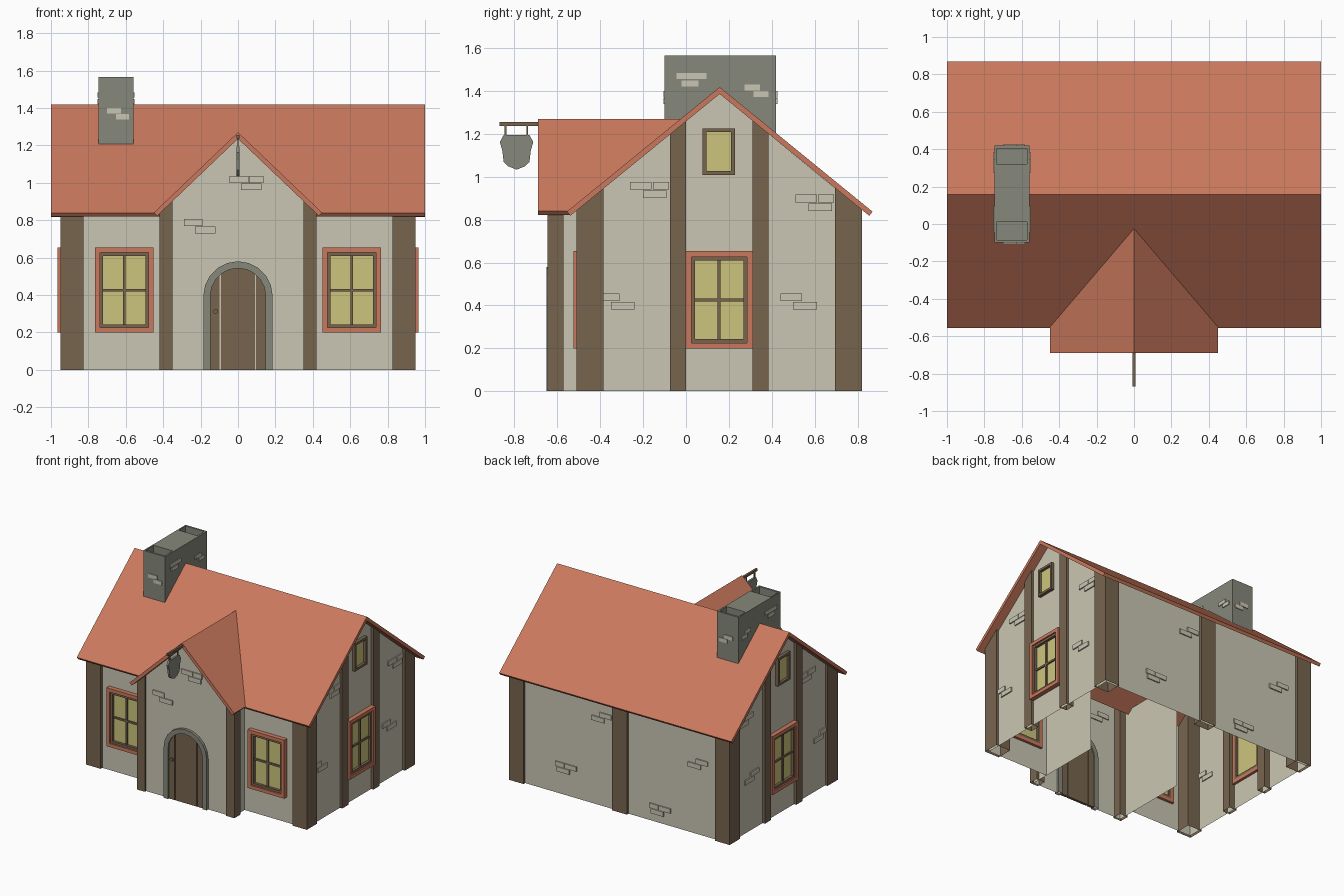
import bpy, bmesh, math
from mathutils import Vector as V

if "Cube" in bpy.data.objects:
    bpy.data.objects.remove(bpy.data.objects["Cube"])


def material(name, rgb):
    m = bpy.data.materials.new(name)
    lin = [((c / 255 + 0.055) / 1.055) ** 2.4 for c in rgb]
    m.diffuse_color = (*lin, 1)
    m.use_nodes = True
    m.node_tree.nodes["Principled BSDF"].inputs["Base Color"].default_value = m.diffuse_color
    return m


RED = material("terracotta", (202, 121, 93))
WALL = material("cream_plaster", (202, 198, 179))
WOOD = material("brown_timber", (119, 101, 79))
STONE = material("grey_stone", (134, 136, 123))
GLASS = material("yellow_glass", (205, 197, 125))


def finish(name, bm, mat, fix=True):
    if fix:
        bmesh.ops.recalc_face_normals(bm, faces=bm.faces)
    me = bpy.data.meshes.new(name)
    bm.to_mesh(me)
    bm.free()
    me.materials.append(mat)
    ob = bpy.data.objects.new(name, me)
    bpy.context.collection.objects.link(ob)
    return ob


def prism(bm, pts, vec, open_base=False):
    """Polygon swept along vec (a vector, or one vector per point)."""
    n = len(pts)
    vecs = vec if isinstance(vec, list) else [V(vec)] * n
    a = [bm.verts.new(p) for p in pts]
    b = [bm.verts.new(V(p) + w) for p, w in zip(pts, vecs)]
    if not open_base:
        bm.faces.new(a[::-1])
    bm.faces.new(b)
    for i in range(n):
        j = (i + 1) % n
        bm.faces.new((a[i], a[j], b[j], b[i]))


def ring(bm, outer, inner, vec, closed=True):
    """Band between two outlines, swept along vec."""
    n = len(outer)
    loops = [[bm.verts.new(V(p) + w) for p in pts] for pts, w in
             ((outer, V((0, 0, 0))), (outer, V(vec)), (inner, V(vec)), (inner, V((0, 0, 0))))]
    for i in range(n if closed else n - 1):
        j = (i + 1) % n
        for k in range(4):
            p, q = loops[k], loops[(k + 1) % 4]
            bm.faces.new((p[i], p[j], q[j], q[i]))


class Face:
    """Flat working frame: u along the wall, v up, d outwards."""
    def __init__(self, origin, right, out):
        self.o, self.r, self.n = V(origin), V(right), V(out)

    def p(self, u, v, d=0):
        return self.o + self.r * u + V((0, 0, v)) + self.n * d

    def rect(self, u0, u1, v0, v1, d=0):
        return [self.p(u0, v0, d), self.p(u1, v0, d), self.p(u1, v1, d), self.p(u0, v1, d)]

    def plate(self, bm, u0, u1, v0, v1, d0, d1):
        prism(bm, self.rect(u0, u1, v0, v1, d0), self.n * (d1 - d0))


FRONT = Face((0, -.49, 0), (1, 0, 0), (0, -1, 0))
PORCH = Face((0, -.63, 0), (1, 0, 0), (0, -1, 0))
BACK = Face((0, .80, 0), (1, 0, 0), (0, 1, 0))
RIGHT = Face((.93, 0, 0), (0, 1, 0), (1, 0, 0))
LEFT = Face((-.93, 0, 0), (0, 1, 0), (-1, 0, 0))
RY = .157


def main_z(x, y):
    return 1.418 - .815 * abs(y - RY)


def porch_z(x, y):
    return 1.27 - .955 * abs(x)


# --- roofs: slabs with ends cut square to the slope
def slab(bm, pts, thick):
    n = (V(pts[1]) - V(pts[0])).cross(V(pts[2]) - V(pts[0])).normalized()
    n = n if n.z > 0 else -n
    prism(bm, pts, -n * thick)


bm = bmesh.new()
for ye in (-.555, .87):
    slab(bm, [(-1, RY, 1.418), (1, RY, 1.418), (1, ye, main_z(0, ye)), (-1, ye, main_z(0, ye))], .025)
finish("main_roof", bm, RED)
bm = bmesh.new()
for s in (-1, 1):
    e = porch_z(.45, 0)
    slab(bm, [(0, -.69, 1.27), (s * .45, -.69, e), (s * .45, -.54, e), (0, -.015, 1.27)], .025)
finish("porch_roof", bm, RED)

# --- walls: open shell without floor
bm = bmesh.new()


def wall(*pts):
    bm.faces.new([bm.verts.new(p) for p in pts])


E = .86
for f in (LEFT, RIGHT):
    wall(f.p(-.49, 0), f.p(.8, 0), f.p(.8, E), f.p(RY, 1.387), f.p(-.49, E))
wall(*BACK.rect(-.93, .93, 0, E))
for s in (-1, 1):
    wall(*FRONT.rect(s * .4, s * .93, 0, E))
    wall((s * .4, -.63, 0), (s * .4, 0, 0), (s * .4, 0, .855), (s * .4, -.63, .855))
wall(PORCH.p(-.4, 0), PORCH.p(.4, 0), PORCH.p(.4, .855), PORCH.p(0, 1.237), PORCH.p(-.4, .855))
finish("walls", bm, WALL, False)
for f in bpy.data.objects["walls"].data.polygons:  # outward normals
    c = f.center - V((0, RY if abs(f.center.y) < .6 else 0, f.center.z))
    if f.normal.dot(c) < 0:
        f.flip()


# --- timber posts: hollow underneath, tops cut to the roof
def post(bm, x0, x1, y0, y1, roof):
    pts = [(x0, y0, 0), (x1, y0, 0), (x1, y1, 0), (x0, y1, 0)]
    prism(bm, pts, [V((0, 0, roof(x, y) - .028)) for x, y, z in pts], True)


bm = bmesh.new()
for s in (-1, 1):
    for y0, y1 in ((-.51, -.385), (.695, .82)):
        post(bm, s * .825, s * .95, y0, y1, main_z)
finish("corner_posts", bm, WOOD)
bm = bmesh.new()
for s in (-1, 1):
    for y0, y1 in ((-.075, 0), (.31, .385)):
        post(bm, s * .885, s * .95, y0, y1, main_z)
post(bm, -.065, .065, .74, .82, main_z)
finish("wall_posts", bm, WOOD)
bm = bmesh.new()
for s in (-1, 1):
    post(bm, s * .35, s * .42, -.645, -.57, porch_z)
finish("porch_posts", bm, WOOD)


# --- windows
def window(name, f, u, v, w, h, trim):
    def frame(inset, width, d0, d1, mat, part):
        b = bmesh.new()
        a, c, k = w / 2 - inset, h / 2 - inset, width
        ring(b, f.rect(u - a, u + a, v - c, v + c, d0),
             f.rect(u - a + k, u + a - k, v - c + k, v + c - k, d0), f.n * (d1 - d0))
        finish(name + part, b, mat)
    if trim:
        frame(0, .027, -.02, .035, RED, "_trim")
    t = .027 if trim else 0
    frame(t, .018, -.02, .025, WOOD, "_frame")
    a, c = w / 2 - t - .01, h / 2 - t - .01
    b = bmesh.new()
    f.plate(b, u - a, u + a, v - c, v + c, -.004, .005)
    finish(name + "_glass", b, GLASS)
    if trim:
        b = bmesh.new()
        f.plate(b, u - .007, u + .007, v - c, v + c, 0, .016)
        f.plate(b, u - a, u + a, v - .007, v + .007, 0, .015)
        finish(name + "_bars", b, WOOD)


for s, side, f in ((-1, "left", LEFT), (1, "right", RIGHT)):
    window("front_window_" + side, FRONT, s * .608, .426, .315, .455, True)
    window("side_window_" + side, f, .155, .426, .315, .455, True)
    window("attic_window_" + side, f, .153, 1.117, .15, .217, False)

# --- arched door
def arch(r, d):
    arc = [(r * math.cos(a), .395 + r * math.sin(a)) for a in (math.pi * i / 10 for i in range(11))]
    return [PORCH.p(u, v, d) for u, v in [(r, 0)] + arc + [(-r, 0)]]


bm = bmesh.new()
ring(bm, arch(.185, -.02), arch(.148, -.02), (0, -.04, 0), False)
finish("door_arch", bm, STONE)
bm = bmesh.new()
for u0, u1 in ((-.15, -.098), (-.092, .091), (.097, .15)):
    us = [u0 + (u1 - u0) * i / 6 for i in range(7)]
    top = [PORCH.p(u, .395 + math.sqrt(max(0, .15 ** 2 - u * u)), -.012) for u in us]
    prism(bm, [PORCH.p(u1, 0, -.012), PORCH.p(u0, 0, -.012)] + top, (0, -.02, 0))
finish("door_planks", bm, WOOD)
bm = bmesh.new()
prism(bm, [PORCH.p(-.12 + .013 * math.cos(i * math.pi / 4), .312 + .013 * math.sin(i * math.pi / 4), .005)
           for i in range(8)], (0, -.016, 0))
finish("door_knob", bm, WOOD)

# --- chimney with a flue well at each end
bm = bmesh.new()


def crect(x0, x1, y0, y1, z):
    return [(x0, y0, z), (x1, y0, z), (x1, y1, z), (x0, y1, z)]


ring(bm, crect(-.745, -.56, -.10, .42, 1.17), crect(-.735, -.573, -.085, .405, 1.17), (0, 0, .395))
prism(bm, crect(-.735, -.573, .012, .32, 1.17), (0, 0, .395))
for y0, y1 in ((-.085, .012), (.32, .405)):
    prism(bm, crect(-.735, -.573, y0, y1, 1.17), (0, 0, .33))
finish("chimney", bm, STONE)

# --- bricks standing proud of the chimney and walls
bm = bmesh.new()
for f in (Face((-.56, 0, 0), (0, 1, 0), (1, 0, 0)), Face((-.745, 0, 0), (0, 1, 0), (-1, 0, 0))):
    for u0, u1, v in ((-.045, .095, 1.455), (-.022, .058, 1.42), (.272, .346, 1.403), (.314, .384, 1.372)):
        f.plate(bm, u0, u1, v, v + .028, -.005, .006)
for f in (Face((0, -.10, 0), (1, 0, 0), (0, -1, 0)), Face((0, .42, 0), (1, 0, 0), (0, 1, 0))):
    for u0, u1, v in ((-.70, -.625, 1.37), (-.652, -.583, 1.338)):
        f.plate(bm, u0, u1, v, v + .03, -.005, .006)
finish("chimney_bricks", bm, WALL)

bm = bmesh.new()
SIDE = [(-.32, .42), (-.17, .94), (.53, .42), (.60, .88)]
spots = [(LEFT, SIDE), (RIGHT, SIDE), (PORCH, [(-.2, .77), (.045, 1.0)]),
         (BACK, [(.17, .69), (.47, .21), (-.66, .55), (-.34, .1)])]
for f, places in spots:
    for i, (u, v) in enumerate(places):
        f.plate(bm, u - .09, u + .01, v, v + .036, -.008, .009)
        f.plate(bm, u - .03, u + .08, v - .04, v - .004, -.008, .009)
        if i % 2:
            f.plate(bm, u + .015, u + .09, v, v + .036, -.008, .009)
finish("wall_bricks", bm, WALL)

# --- hanging sign
bm = bmesh.new()
SIGN = Face((-.008, 0, 0), (0, 1, 0), (1, 0, 0))
SIGN.plate(bm, -.87, -.63, 1.237, 1.255, 0, .016)
for u in (-.842, -.74):
    SIGN.plate(bm, u - .004, u + .004, 1.18, 1.24, .004, .012)
finish("sign_bracket", bm, WOOD)
bm = bmesh.new()
half = [(.06, 1.194), (.078, 1.162), (.066, 1.12), (.06, 1.068), (.038, 1.048)]
pts = half + [(0, 1.033)] + [(-u, v) for u, v in half[::-1]]
prism(bm, [SIGN.p(u - .79, v) for u, v in pts], (.016, 0, 0))
finish("sign_shield", bm, STONE)
